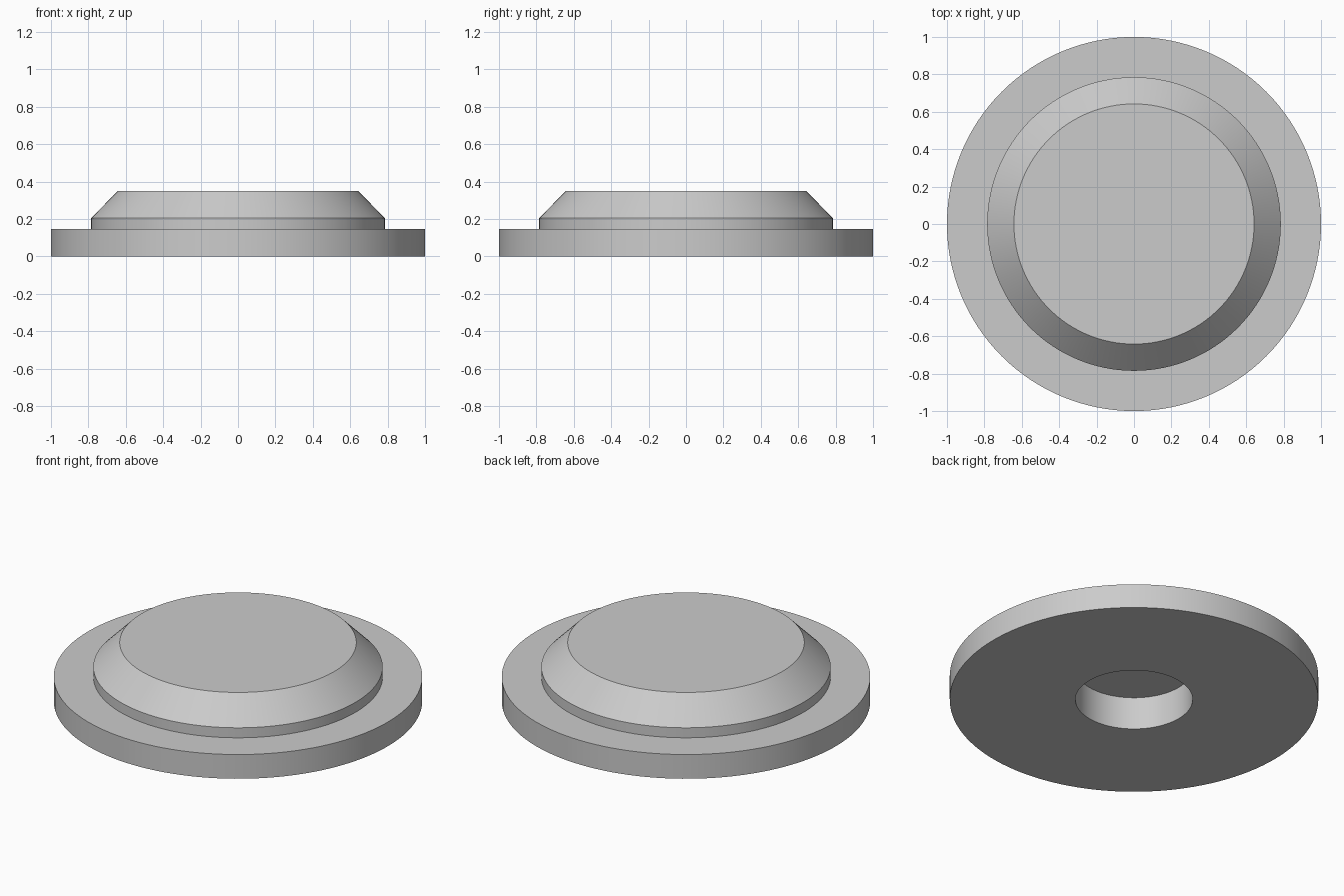
import bpy, bmesh, math

cube = bpy.data.objects.get("Cube")
if cube:
    bpy.data.objects.remove(cube, do_unlink=True)

# Plain grey material
grey = bpy.data.materials.new("plain_grey")
grey.use_nodes = True
colour = (0.6, 0.6, 0.6, 1)
grey.diffuse_color = colour
grey.node_tree.nodes["Principled BSDF"].inputs["Base Color"].default_value = colour


def lathe(name, profile, steps=128):
    """Turn a (radius, height) profile around the z axis."""
    bm = bmesh.new()
    verts = [bm.verts.new((r, 0, z)) for r, z in profile]
    edges = [bm.edges.new(pair) for pair in zip(verts, verts[1:])]
    bmesh.ops.spin(bm, geom=verts + edges, cent=(0, 0, 0), axis=(0, 0, 1),
                   angle=math.tau, steps=steps, use_duplicate=False)
    bmesh.ops.remove_doubles(bm, verts=bm.verts[:], dist=0.0001)
    bmesh.ops.recalc_face_normals(bm, faces=bm.faces[:])
    mesh = bpy.data.meshes.new(name)
    bm.to_mesh(mesh)
    bm.free()
    mesh.materials.append(grey)
    obj = bpy.data.objects.new(name, mesh)
    bpy.context.collection.objects.link(obj)
    bpy.ops.object.select_all(action="DESELECT")
    obj.select_set(True)
    bpy.context.view_layer.objects.active = obj
    bpy.ops.object.shade_smooth_by_angle(angle=math.radians(30))
    return obj


# Flanged cap: blind bore, wide flange, short step, chamfered top
lathe("flanged_cap", [
    (0, 0.195), (0.318, 0.195), (0.318, 0),     # bore in the underside
    (1, 0), (1, 0.145),                         # flange
    (0.785, 0.145), (0.785, 0.205),             # step
    (0.642, 0.35), (0, 0.35),                   # chamfer and flat top
])
